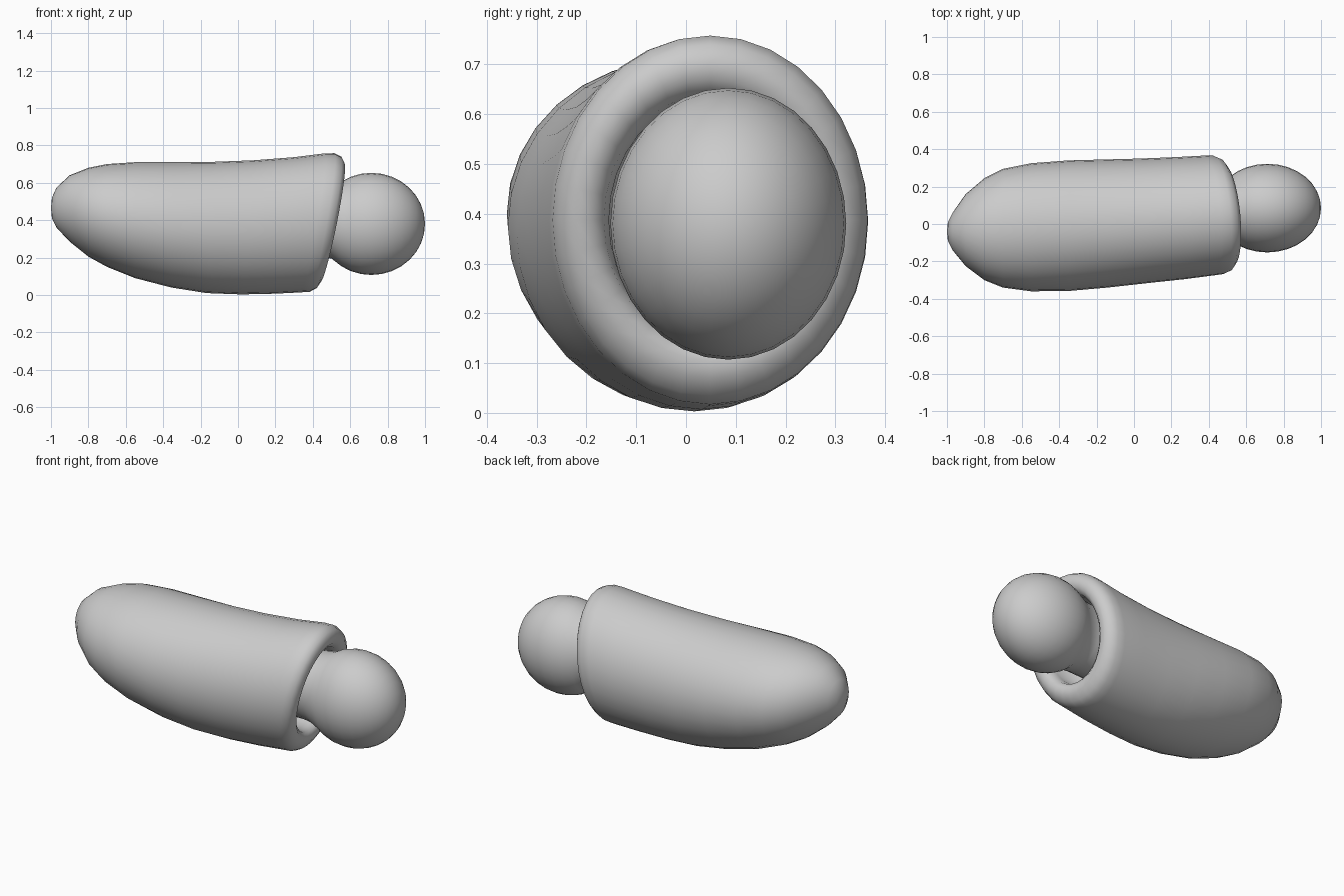
import bpy, bmesh, math

cube = bpy.data.objects.get("Cube")
if cube:
    bpy.data.objects.remove(cube, do_unlink=True)

grey = bpy.data.materials.new("plain_grey")
grey.use_nodes = True
colour = (0.6, 0.6, 0.6, 1)
grey.diffuse_color = colour
grey.node_tree.nodes["Principled BSDF"].inputs["Base Color"].default_value = colour

SEGMENTS = 32


def loft(name, rings, start=None, end=None):
    """Skin elliptical rings (x, y_min, y_max, z_min, z_max, lean), with optional tip points."""
    bm = bmesh.new()
    loops = []
    for x, y0, y1, z0, z1, lean in rings:
        loop = []
        for i in range(SEGMENTS):
            a = math.tau * i / SEGMENTS
            dy, dz = (y1 - y0) / 2 * math.cos(a), (z1 - z0) / 2 * math.sin(a)
            # leaning rings are pushed forward at the top and at the front
            loop.append(bm.verts.new((x + lean * (dz - 0.45 * dy),
                                      (y0 + y1) / 2 + dy, (z0 + z1) / 2 + dz)))
        loops.append(loop)
    for a, b in zip(loops, loops[1:]):
        for i in range(SEGMENTS):
            j = (i + 1) % SEGMENTS
            bm.faces.new((a[i], a[j], b[j], b[i]))
    for tip, loop in ((start, loops[0]), (end, loops[-1])):
        if tip:
            v = bm.verts.new(tip)
            for i in range(SEGMENTS):
                bm.faces.new((v, loop[i], loop[(i + 1) % SEGMENTS]))
    bmesh.ops.recalc_face_normals(bm, faces=bm.faces)
    mesh = bpy.data.meshes.new(name)
    bm.to_mesh(mesh)
    bm.free()
    mesh.materials.append(grey)
    mesh.shade_smooth()
    obj = bpy.data.objects.new(name, mesh)
    bpy.context.collection.objects.link(obj)
    return obj


# Sleeve: rounded closed end, long body, rolled rim and hollow inside
sleeve = [
    (-0.995, -0.09, 0.01, 0.41, 0.52, 0),
    (-0.97, -0.14, 0.06, 0.36, 0.575, 0),
    (-0.9, -0.225, 0.16, 0.285, 0.64, 0),
    (-0.8, -0.3, 0.245, 0.205, 0.68, 0),
    (-0.7, -0.34, 0.295, 0.15, 0.7, 0),
    (-0.55, -0.36, 0.325, 0.09, 0.71, 0),
    (-0.35, -0.358, 0.34, 0.04, 0.71, 0.02),
    (-0.15, -0.34, 0.345, 0.01, 0.712, 0.05),
    (0.05, -0.317, 0.35, 0.003, 0.72, 0.09),
    (0.25, -0.295, 0.358, 0.007, 0.737, 0.14),
    (0.4, -0.275, 0.366, 0.014, 0.757, 0.17),
    (0.45, -0.268, 0.365, 0.017, 0.758, 0.18),
    (0.485, -0.252, 0.35, 0.035, 0.74, 0.19),
    (0.505, -0.222, 0.32, 0.07, 0.705, 0.2),
    (0.505, -0.19, 0.288, 0.105, 0.67, 0.2),
    (0.485, -0.165, 0.263, 0.135, 0.64, 0.2),
    (0.44, -0.155, 0.253, 0.145, 0.63, 0.2),
    (0.2, -0.15, 0.24, 0.15, 0.62, 0.1),
]
loft("sleeve", sleeve, start=(-1, -0.04, 0.465), end=(0.18, 0.045, 0.385))

# Ball end with a short neck running back into the sleeve
CX, CY, CZ = 0.713, 0.085, 0.38
RX, RY, RZ = 0.287, 0.237, 0.273
ball = [(x, CY - 0.02 - r * 0.88, CY - 0.02 + r * 0.88, 0.4 - r, 0.4 + r, 0)
        for x, r in ((0.22, 0.21), (0.36, 0.2), (0.44, 0.198), (0.5, 0.205))]
for k in range(4, 16):
    a = math.pi * k / 16
    s = math.sin(a)
    ball.append((CX - RX * math.cos(a), CY - RY * s, CY + RY * s, CZ - RZ * s, CZ + RZ * s, 0))
ball = [r for i, r in enumerate(ball) if i != 4]
loft("ball_and_neck", ball, start=(0.21, 0.065, 0.4), end=(CX + RX, CY, CZ))
